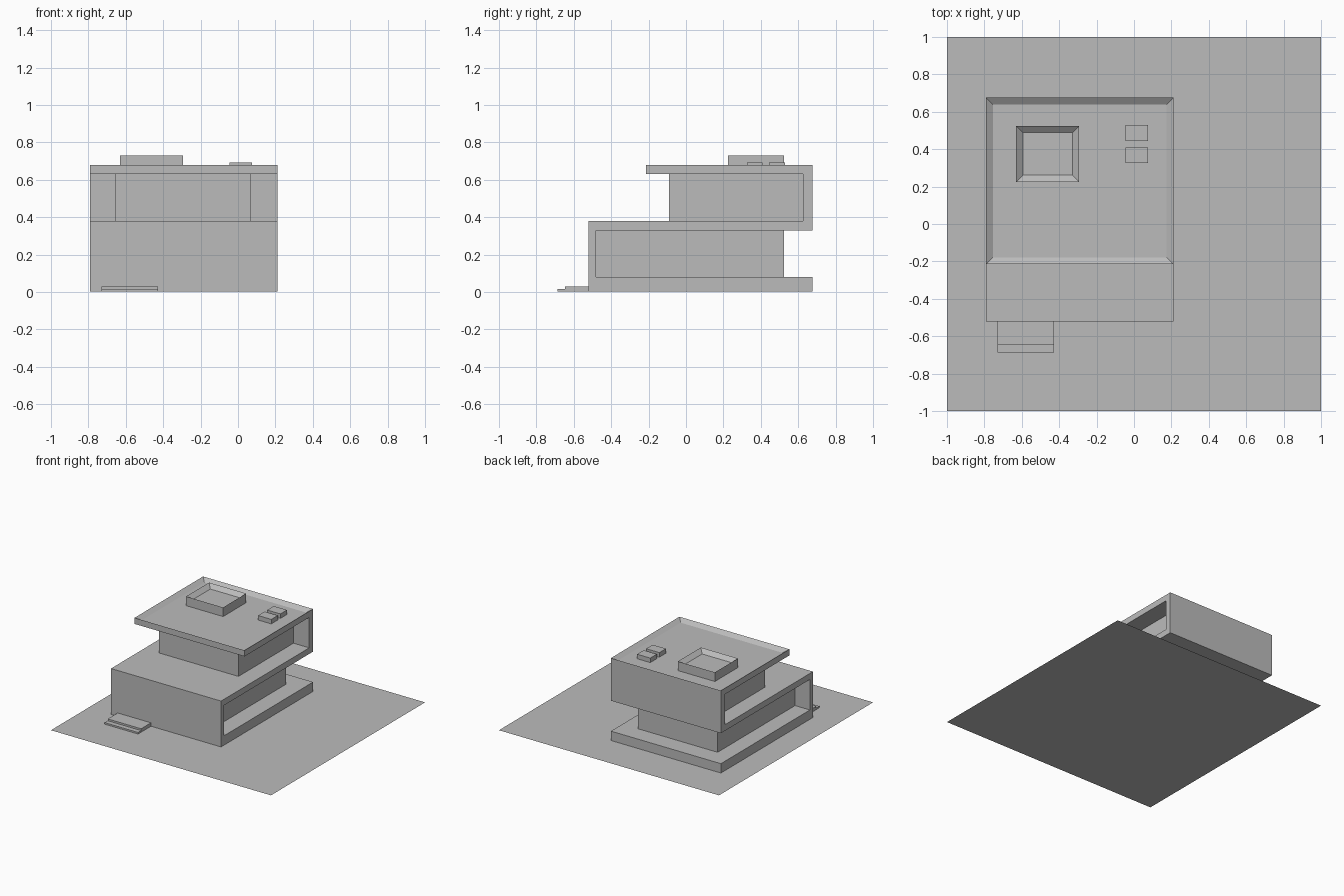
import bpy
import bmesh
from mathutils import Vector

cube = bpy.data.objects.get("Cube")
if cube:
    bpy.data.objects.remove(cube, do_unlink=True)

# One plain grey for everything
grey = bpy.data.materials.new("plain grey")
grey.use_nodes = True
colour = (0.5, 0.5, 0.5, 1)
grey.diffuse_color = colour
grey.node_tree.nodes["Principled BSDF"].inputs["Base Color"].default_value = colour


def finish(name, bm):
    mesh = bpy.data.meshes.new(name)
    bm.to_mesh(mesh)
    bm.free()
    mesh.materials.append(grey)
    obj = bpy.data.objects.new(name, mesh)
    bpy.context.collection.objects.link(obj)
    return obj


def sink_top(bm, rim, depth):
    """Inset the highest face and lower it, leaving a raised rim."""
    bm.normal_update()
    top = max(bm.faces, key=lambda f: f.calc_center_median().z)
    bmesh.ops.inset_individual(bm, faces=[top], thickness=rim, use_even_offset=True)
    bmesh.ops.translate(bm, verts=top.verts, vec=(0, 0, -depth))


def box(name, x, y, z, rim=0, depth=0):
    bm = bmesh.new()
    bmesh.ops.create_cube(bm, size=1)
    low, high = (Vector(p) for p in zip(x, y, z))
    bmesh.ops.scale(bm, verts=bm.verts, vec=high - low)
    bmesh.ops.translate(bm, verts=bm.verts, vec=(low + high) / 2)
    if rim:
        sink_top(bm, rim, depth)
    return finish(name, bm)


# Ground sheet
bm = bmesh.new()
bmesh.ops.create_grid(bm, x_segments=1, y_segments=1, size=1)
finish("ground_sheet", bm)

# Folded ribbon: floor, front wall, middle slab, back wall and roof in one profile
left, right = 0.21, -0.79
front, back = -0.52, 0.675
profile = [
    (front, 0.003), (back, 0.003), (back, 0.08), (-0.48, 0.08),
    (-0.48, 0.33), (back, 0.33), (back, 0.68), (-0.215, 0.68),
    (-0.215, 0.63), (0.625, 0.63), (0.625, 0.38), (front, 0.38),
]
bm = bmesh.new()
side = bm.faces.new([bm.verts.new((right, y, z)) for y, z in profile])
extruded = bmesh.ops.extrude_face_region(bm, geom=[side], use_keep_orig=True)["geom"]
moved = [v for v in extruded if isinstance(v, bmesh.types.BMVert)]
bmesh.ops.translate(bm, verts=moved, vec=(left - right, 0, 0))
bmesh.ops.recalc_face_normals(bm, faces=bm.faces)
sink_top(bm, 0.037, 0.025)
finish("folded_walls_and_roof", bm)

# Recessed rooms inside the folds
room_x = (-0.655, 0.067)
box("lower_room", room_x, (-0.48, 0.525), (0.08, 0.33))
box("upper_room", room_x, (-0.09, 0.625), (0.38, 0.63))

# Roof fittings
box("skylight", (-0.63, -0.293), (0.225, 0.525), (0.655, 0.73), 0.036, 0.03)
for number, y in enumerate((0.325, 0.443), 1):
    box(f"roof_vent_{number}", (-0.045, 0.075), (y, y + 0.085), (0.655, 0.692))

# Entrance steps
step_x = (-0.73, -0.427)
box("lower_step", step_x, (-0.688, front), (0.003, 0.016))
box("upper_step", step_x, (-0.648, front), (0.016, 0.031))
